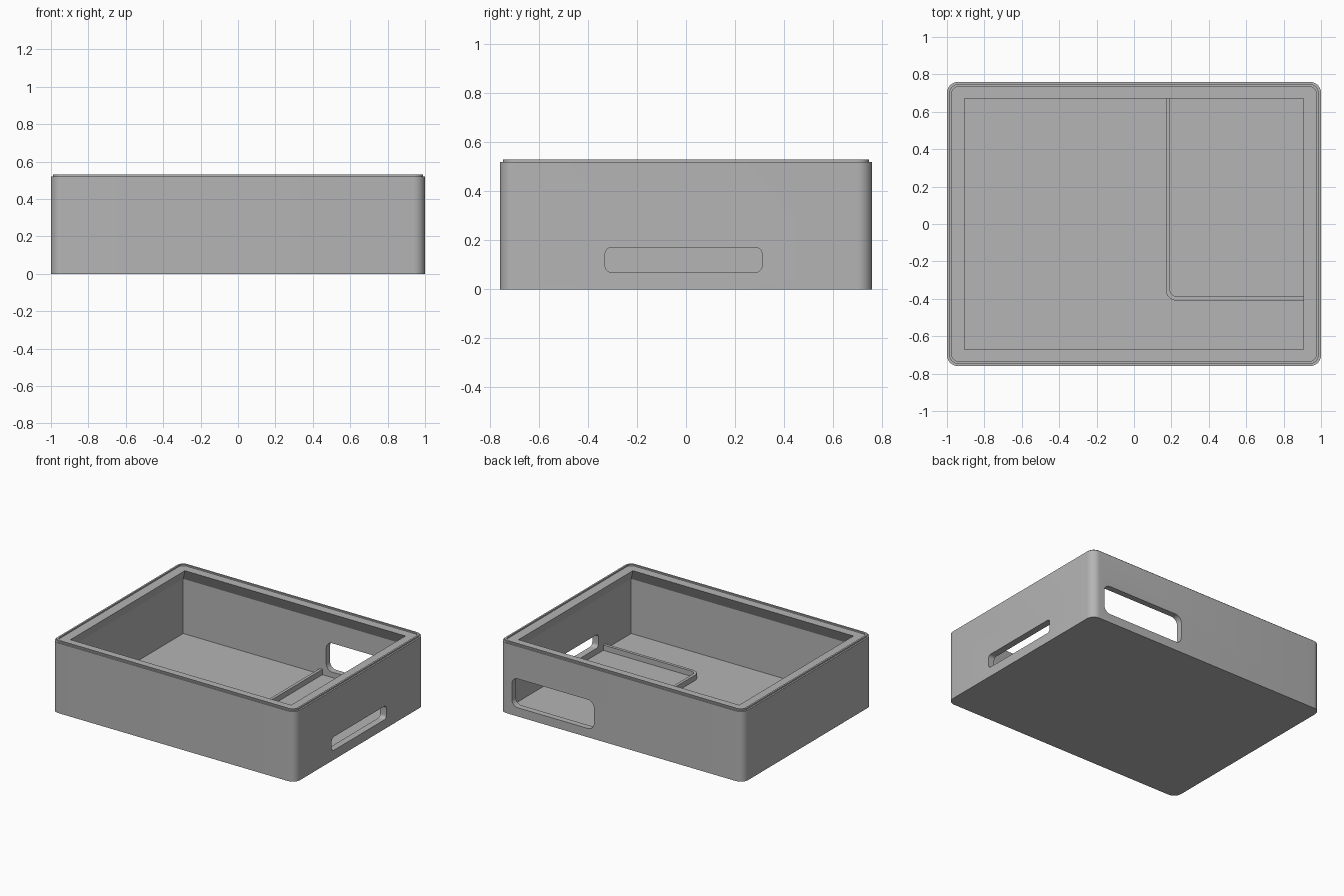
import bpy, bmesh, math
from mathutils import Matrix, Vector

if "Cube" in bpy.data.objects:
    bpy.data.objects.remove(bpy.data.objects["Cube"], do_unlink=True)

grey = bpy.data.materials.new("plain grey")
grey.use_nodes = True
GREY = (0.46, 0.46, 0.46, 1)
grey.diffuse_color = GREY
grey.node_tree.nodes["Principled BSDF"].inputs["Base Color"].default_value = GREY


def arc(cx, cy, r, start, end, steps=8):
    """Points along a circular arc, angles in degrees."""
    angles = [math.radians(start + (end - start) * i / steps) for i in range(steps + 1)]
    return [(cx + r * math.cos(a), cy + r * math.sin(a)) for a in angles]


def rounded(hx, hy, r=0):
    """Rectangle outline with optional round corners."""
    if not r:
        return [(hx, hy), (-hx, hy), (-hx, -hy), (hx, -hy)]
    pts = []
    for i, (sx, sy) in enumerate([(1, 1), (-1, 1), (-1, -1), (1, -1)]):
        pts += arc(sx * (hx - r), sy * (hy - r), r, 90 * i, 90 * i + 90)
    return pts


def loft(name, sections, closed=False, matrix=Matrix()):
    """Join (outline, height) sections; cap the ends or close into a loop."""
    bm = bmesh.new()
    rings = [[bm.verts.new(matrix @ Vector((x, y, z))) for x, y in outline]
             for outline, z in sections]
    pairs = list(zip(rings, rings[1:]))
    if closed:
        pairs.append((rings[-1], rings[0]))
    else:
        bm.faces.new(rings[0])
        bm.faces.new(rings[-1])
    for low, high in pairs:
        for i in range(len(low)):
            j = (i + 1) % len(low)
            bm.faces.new((low[i], low[j], high[j], high[i]))
    bmesh.ops.recalc_face_normals(bm, faces=bm.faces)
    mesh = bpy.data.meshes.new(name)
    bm.to_mesh(mesh)
    bm.free()
    mesh.materials.append(grey)
    obj = bpy.data.objects.new(name, mesh)
    bpy.context.collection.objects.link(obj)
    return obj


def cut(target, cutter):
    """Subtract the cutter, apply the result and discard the cutter."""
    mod = target.modifiers.new("cut", "BOOLEAN")
    mod.operation = "DIFFERENCE"
    mod.solver = "EXACT"
    mod.object = cutter
    bpy.context.view_layer.update()
    graph = bpy.context.evaluated_depsgraph_get()
    mesh = bpy.data.meshes.new_from_object(target.evaluated_get(graph))
    target.modifiers.clear()
    target.data = mesh
    bpy.data.objects.remove(cutter, do_unlink=True)


RIM, FLOOR = 0.52, 0.025

# Tray body with round vertical corners
outer = rounded(1, 0.76, 0.06)
body = loft("tray_body", [(outer, 0), (outer, RIM)])

# Cavity that narrows under the overhanging rim
wide, narrow = rounded(0.95, 0.715), rounded(0.905, 0.67)
cut(body, loft("cavity", [(wide, FLOOR), (wide, 0.43), (narrow, RIM), (narrow, 0.6)]))

# Window in the back wall
upright = Matrix.Translation((0.56, 0, 0.172)) @ Matrix.Rotation(math.radians(90), 4, "X")
window = rounded(0.337, 0.107, 0.05)
cut(body, loft("back_window", [(window, -0.9), (window, -0.6)], matrix=upright))

# Slot in the side wall
sideways = Matrix(((0, 0, 1, 0), (1, 0, 0, -0.01), (0, 1, 0, 0.12), (0, 0, 0, 1)))
slot = rounded(0.32, 0.05, 0.025)
cut(body, loft("side_slot", [(slot, 0.8), (slot, 1.1)], matrix=sideways))

# Thin raised bead around the rim
bead_out, bead_in = rounded(0.988, 0.748, 0.05), rounded(0.975, 0.735, 0.04)
bead = loft("rim_bead", [(bead_out, RIM - 0.01), (bead_out, 0.53),
                         (bead_in, 0.53), (bead_in, RIM - 0.01)], closed=True)

# Low L-shaped ridge on the floor
ridge_line = ([(0.17, 0.73)] + arc(0.23, -0.35, 0.06, 180, 270) + [(0.97, -0.41), (0.97, -0.388)]
              + arc(0.23, -0.35, 0.038, 270, 180) + [(0.192, 0.73)])
ridge = loft("floor_ridge", [(ridge_line, FLOOR - 0.01), (ridge_line, 0.065)])

# Smooth the round corners, keep the edges sharp
bpy.ops.object.select_all(action="DESELECT")
for obj in (body, bead, ridge):
    obj.select_set(True)
bpy.context.view_layer.objects.active = body
bpy.ops.object.shade_smooth_by_angle(angle=math.radians(25))
